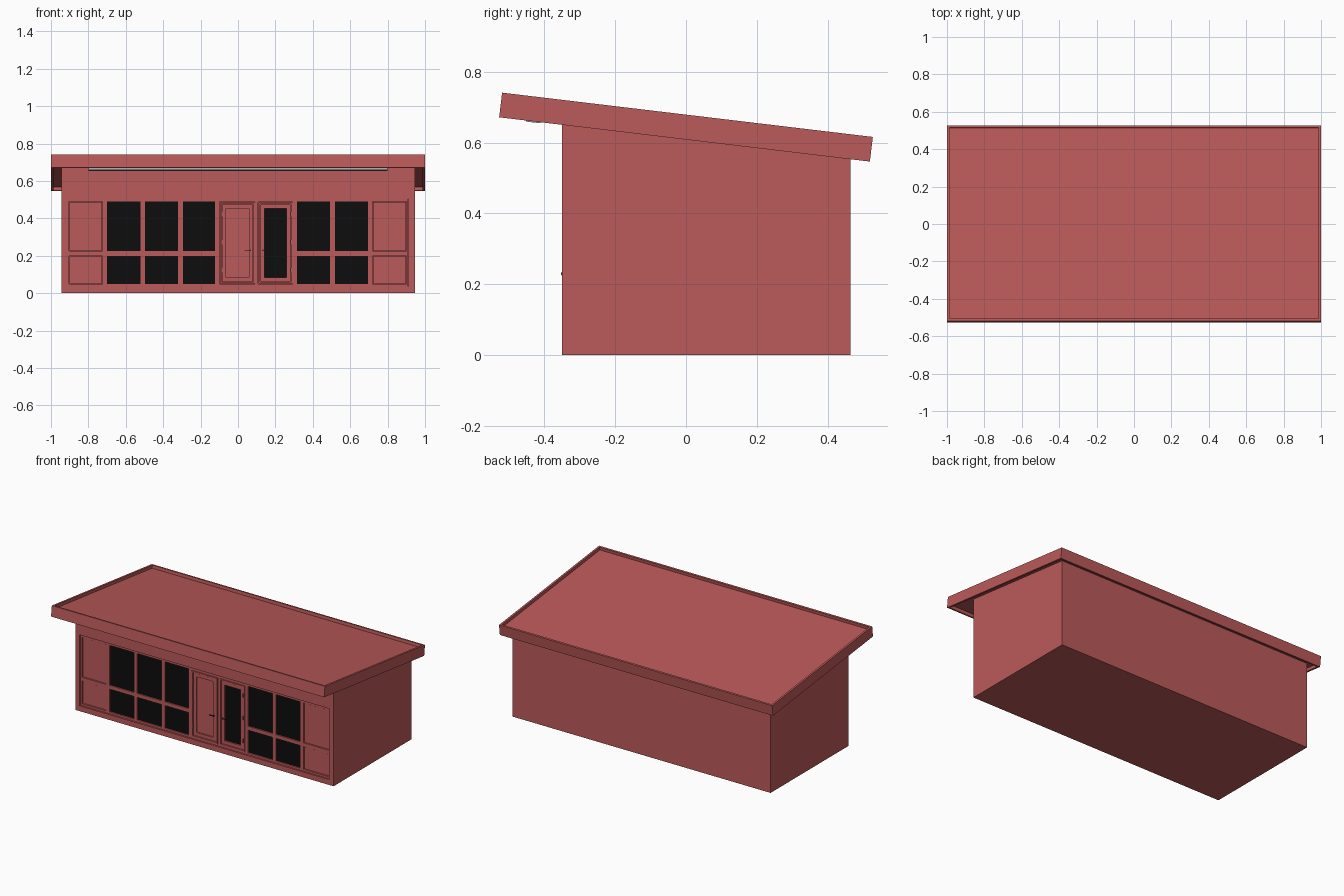
import bpy, bmesh, math
from mathutils import Matrix

cube = bpy.data.objects.get("Cube")
if cube:
    bpy.data.objects.remove(cube)


def material(name, rgb):
    m = bpy.data.materials.new(name)
    m.use_nodes = True
    m.diffuse_color = (*rgb, 1)
    m.node_tree.nodes["Principled BSDF"].inputs["Base Color"].default_value = (*rgb, 1)
    return m


RED = material("painted red", (0.5, 0.1, 0.1))
BLACK = material("dark glass", (0.004, 0.004, 0.004))
DARK = material("dark metal", (0.06, 0.03, 0.03))
GREY = material("lamp grey", (0.4, 0.42, 0.44))


def finish(name, bm, mat):
    bmesh.ops.recalc_face_normals(bm, faces=bm.faces)
    mesh = bpy.data.meshes.new(name)
    bm.to_mesh(mesh)
    bm.free()
    mesh.materials.append(mat)
    obj = bpy.data.objects.new(name, mesh)
    bpy.context.collection.objects.link(obj)
    return obj


def add_box(bm, x, y, z):
    lo, hi = zip(x, y, z)
    size = [b - a for a, b in zip(lo, hi)]
    mid = [(a + b) / 2 for a, b in zip(lo, hi)]
    mtx = Matrix.Translation(mid) @ Matrix.Diagonal((*size, 1))
    return bmesh.ops.create_cube(bm, size=1, matrix=mtx)["verts"]


def boxes(name, mat, items):
    bm = bmesh.new()
    for item in items:
        add_box(bm, *item)
    return finish(name, bm, mat)


def border(x, z, w, y):
    """Four bars just inside the rectangle x by z."""
    (a, b), (c, d) = x, z
    return [((a, a + w), y, z), ((b - w, b), y, z),
            ((a + w, b - w), y, (c, c + w)), ((a + w, b - w), y, (d - w, d))]


FRONT, BACK, HALF = -0.35, 0.465, 0.945
SLOPE, ROOF_Z = 0.1194, 0.6435
OPEN_X, OPEN_Z = (-0.915, 0.912), (0.035, 0.505)

# Body: a box with a sloped top and a shallow recess for the shopfront
bm = bmesh.new()
for v in add_box(bm, (-HALF, HALF), (FRONT, BACK), (0, 1)):
    if v.co.z > 0.5:
        v.co.z = ROOF_Z - SLOPE * v.co.y
bm.faces.ensure_lookup_table()
bm.normal_update()
face = min(bm.faces, key=lambda f: f.normal.y)
inner = bmesh.ops.inset_individual(bm, faces=[face], thickness=0.01)
for v in face.verts:
    v.co.x = OPEN_X[v.co.x > 0]
    v.co.z = OPEN_Z[v.co.z > 0.3]
hole = bmesh.ops.extrude_face_region(bm, geom=[face])["geom"]
for v in (g for g in hole if isinstance(g, bmesh.types.BMVert)):
    v.co.y += 0.025
bmesh.ops.delete(bm, geom=[face], context="FACES")
finish("building_body", bm, RED)

# Roof: a tilted tray with a raised rim above and below
bm = bmesh.new()
add_box(bm, (-1, 1), (-0.527, 0.527), (-0.035, 0.035))
bm.normal_update()
ends = [f for f in bm.faces if abs(f.normal.z) > 0.9]
bmesh.ops.inset_individual(bm, faces=ends, thickness=0.018)
bmesh.ops.inset_individual(bm, faces=ends, thickness=0, depth=-0.02)
roof = finish("roof", bm, RED)
lamp = boxes("eave_lamp", GREY, [((-0.8, 0.8), (-0.45, -0.41), (-0.038, -0.014))])
for obj in (roof, lamp):
    obj.location.z = ROOF_Z
    obj.rotation_euler.x = -math.atan(SLOPE)

# Shopfront lattice: outer border, posts and rails
BAR_Y = (-0.343, -0.325)
rows = [(0.05, 0.20), (0.225, 0.49)]
left_panes = [(-0.70, -0.522), (-0.498, -0.32), (-0.295, -0.122)]
right_panes = [(0.315, 0.492), (0.518, 0.695)]
panels = [(-0.903, -0.725), (0.72, 0.902)]
bays = sorted(left_panes + right_panes + panels)
bars = []
for group, x in ((bays[:4], (-0.913, -0.098)), (bays[4:], (0.292, 0.91))):
    for z in ((0.037, 0.05), (0.20, 0.225), (0.49, 0.503)):
        bars.append((x, BAR_Y, z))
    edges = [x[0]] + [e for bay in group for e in bay] + [x[1]]
    for post in zip(edges[::2], edges[1::2]):
        bars += [(post, BAR_Y, z) for z in rows]
bars += [((-0.098, 0.292), BAR_Y, (0.037, 0.05)),
         ((-0.098, 0.292), BAR_Y, (0.487, 0.503)),
         ((0.092, 0.108), BAR_Y, (0.05, 0.487))]
boxes("shopfront_lattice", RED, bars)

# Glass panes and solid end panels
boxes("window_panes", BLACK,
      [(x, (-0.335, -0.326), z) for x in left_panes + right_panes for z in rows])
boxes("end_panels", RED,
      [((x[0] + 0.003, x[1] - 0.003), (-0.338, -0.325), (z[0] + 0.003, z[1] - 0.003))
       for x in panels for z in rows])

# Doors: casing, leaf frame and centre panel
for side, x, mat in (("right", (-0.097, 0.091), RED), ("left", (0.109, 0.291), BLACK)):
    a, b = x
    boxes(side + "_door_casing", RED, border(x, (0.051, 0.486), 0.008, (-0.349, -0.326)))
    boxes(side + "_door_leaf", RED,
          border((a + 0.011, b - 0.011), (0.062, 0.475), 0.022, (-0.344, -0.326)))
    boxes(side + "_door_panel", mat,
          [((a + 0.033, b - 0.033), (-0.335, -0.326), (0.084, 0.453))])

# Handles and hinges
handles = []
for a, b, stem in ((0.035, 0.07, 0.066), (0.128, 0.163, 0.132)):
    handles.append(((a, b), (-0.353, -0.350), (0.227, 0.232)))
    handles.append(((stem - 0.003, stem + 0.003), (-0.351, -0.340), (0.225, 0.234)))
boxes("door_handles", DARK, handles)
boxes("door_hinges", DARK,
      [((x - 0.002, x + 0.002), (-0.350, -0.340), (z, z + 0.025))
       for x in (-0.087, 0.281) for z in (0.11, 0.26, 0.41)])
